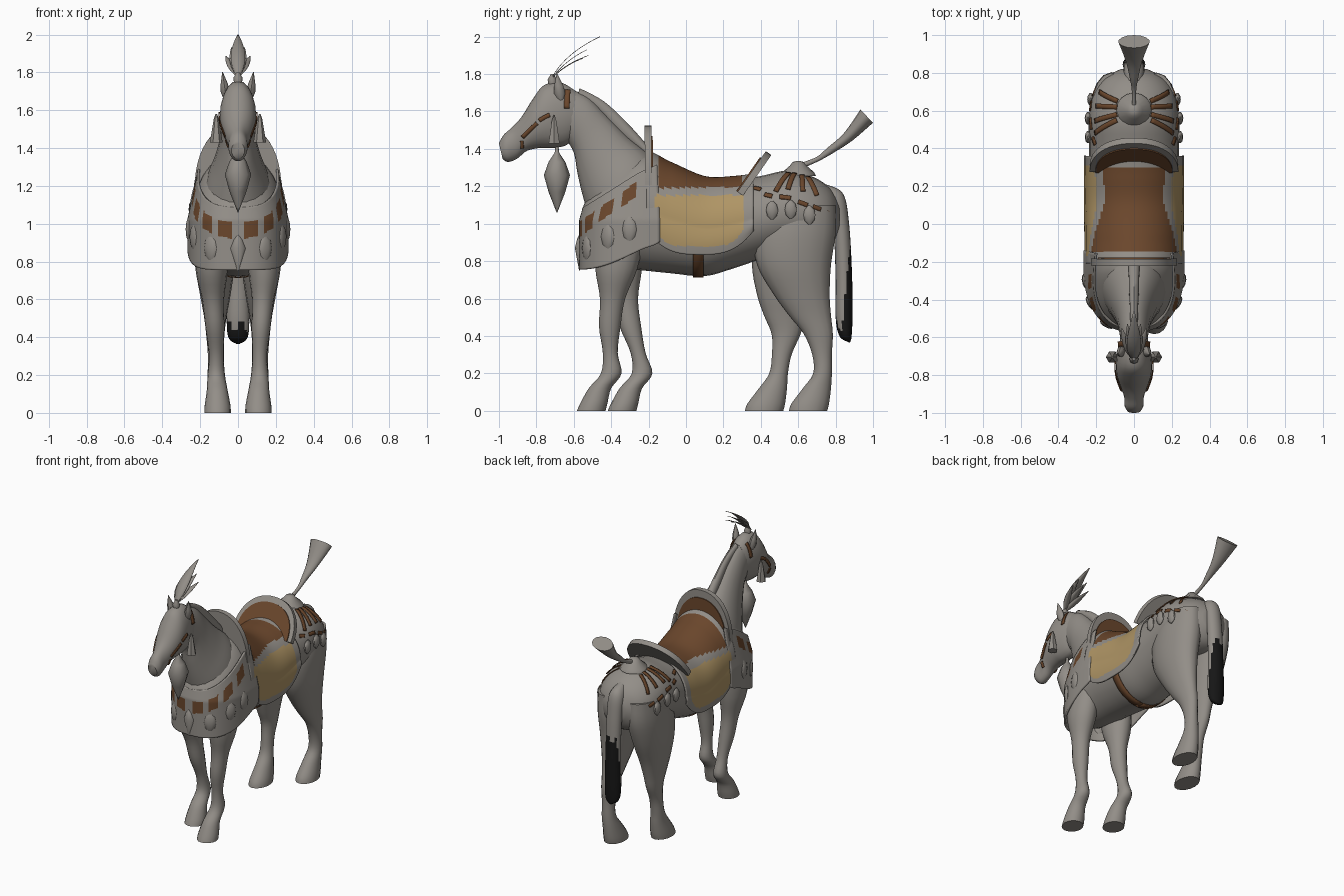
import bpy, bmesh, math
from mathutils import Vector as V

if "Cube" in bpy.data.objects:
    bpy.data.objects.remove(bpy.data.objects["Cube"])

def material(name, c):
    m = bpy.data.materials.new(name)
    m.diffuse_color = (*c, 1)
    m.use_nodes = True
    m.node_tree.nodes["Principled BSDF"].inputs["Base Color"].default_value = m.diffuse_color
    return m

GREY = material("warm grey", (0.29, 0.27, 0.245))
BROWN = material("leather brown", (0.145, 0.062, 0.025))
TAN = material("blanket tan", (0.43, 0.30, 0.13))
BLACK = material("black hair", (0.008, 0.008, 0.008))
sin, cos, pi, rad = math.sin, math.cos, math.pi, math.radians

def add(name, verts, faces, mats, rule=None, thick=0, angle=45):
    me = bpy.data.meshes.new(name)
    bm = bmesh.new()
    vs = [bm.verts.new(v) for v in verts]
    for f in faces:
        bm.faces.new([vs[i] for i in f])
    if not thick:
        bmesh.ops.recalc_face_normals(bm, faces=bm.faces[:])
    bm.to_mesh(me)
    bm.free()
    for m in mats:
        me.materials.append(m)
    for p in me.polygons:
        p.use_smooth = True
        if rule:
            p.material_index = rule(p.center)
    me.set_sharp_from_angle(angle=rad(angle))
    ob = bpy.data.objects.new(name, me)
    bpy.context.collection.objects.link(ob)
    if thick:
        s = ob.modifiers.new("thickness", "SOLIDIFY")
        s.thickness, s.offset = thick, 0
    return ob

# Sections are (lower/front y,z, upper/back y,z, half width, centre x)
def section(rings, t):
    i = max(0, min(int(t), len(rings) - 2))
    f = t - i
    p = [rings[max(0, min(i + k, len(rings) - 1))] for k in (-1, 0, 1, 2)]
    return [0.5 * (2*b + (c-a)*f + (2*a-5*b+4*c-d)*f*f + (3*b-a-3*c+d)*f**3)
            for a, b, c, d in zip(*p)]

def surf(rings, t, th, off=0.0):
    ay, az, by, bz, hx, cx = section(rings, t)
    c, h = V((cx, (ay+by)/2, (az+bz)/2)), V((0, (by-ay)/2, (bz-az)/2))
    k = 1 + off / max(h.length, 1e-4)
    return c + h * k * cos(th) + V(((hx + off) * sin(th), 0, 0))

def loft(name, rings, seg=20, sub=4, mats=(GREY,), rule=None):
    n = (len(rings) - 1) * sub + 1
    vs = [surf(rings, i / sub, 2*pi*j/seg) for i in range(n) for j in range(seg)]
    fs = [(i*seg+j, i*seg+(j+1) % seg, (i+1)*seg+(j+1) % seg, (i+1)*seg+j)
          for i in range(n-1) for j in range(seg)]
    fs += [tuple(range(seg)), tuple(range((n-1)*seg, n*seg))]
    return add(name, vs, fs, mats, rule)

def patch(name, f, nu, nv, mats, rule=None, thick=0.006):
    vs = [f(i/nu, j/nv) for i in range(nu+1) for j in range(nv+1)]
    w = nv + 1
    fs = [(i*w+j, i*w+j+1, (i+1)*w+j+1, (i+1)*w+j) for i in range(nu) for j in range(nv)]
    return add(name, vs, fs, mats, rule, thick)

def lathe(name, prof, loc, seg=10, scale=(1, 1, 1), mat=GREY):
    n = len(prof)
    vs = [V(loc) + V((r*cos(2*pi*j/seg)*scale[0], r*sin(2*pi*j/seg)*scale[1], z*scale[2]))
          for r, z in prof for j in range(seg)]
    fs = [(i*seg+j, i*seg+(j+1) % seg, (i+1)*seg+(j+1) % seg, (i+1)*seg+j)
          for i in range(n-1) for j in range(seg)]
    fs += [tuple(range(seg)), tuple(range((n-1)*seg, n*seg))]
    return add(name, vs, fs, [mat])

# Body, neck and head
BODY = [(y, b, y, t, hx, 0) for y, b, t, hx in (
    (-.555, .88, 1.08, .09), (-.53, .82, 1.13, .15), (-.46, .78, 1.22, .20), (-.36, .76, 1.31, .225),
    (-.23, .75, 1.375, .235), (-.08, .735, 1.31, .235), (.1, .72, 1.235, .237), (.25, .76, 1.235, .237),
    (.4, .81, 1.255, .238), (.55, .85, 1.285, .24), (.68, .85, 1.25, .22), (.77, .88, 1.19, .165),
    (.82, .96, 1.11, .07))]
loft("body", BODY, seg=28)
loft("neck", [(-.5, .95, -.1, 1.26, .19, 0), (-.53, 1.07, -.2, 1.375, .165, 0),
              (-.56, 1.18, -.31, 1.465, .125, 0), (-.582, 1.28, -.42, 1.575, .095, 0),
              (-.60, 1.38, -.52, 1.675, .08, 0), (-.64, 1.45, -.62, 1.72, .07, 0)])
HEAD = [(-.58, 1.47, -.59, 1.71, .065, 0), (-.64, 1.42, -.67, 1.755, .085, 0),
        (-.71, 1.405, -.76, 1.74, .096, 0), (-.78, 1.405, -.82, 1.665, .092, 0),
        (-.85, 1.39, -.88, 1.57, .07, 0), (-.90, 1.35, -.93, 1.515, .052, 0),
        (-.95, 1.33, -.975, 1.475, .05, 0), (-.98, 1.345, -1.0, 1.43, .035, 0)]
loft("head", HEAD)
loft("mane", [(-.58, 1.67, -.57, 1.725, .02, 0), (-.47, 1.60, -.44, 1.655, .022, 0),
              (-.36, 1.48, -.31, 1.535, .028, 0), (-.22, 1.37, -.19, 1.40, .03, 0)], seg=10)

# Tail with black tip and back streak
loft("tail", [(.71, 1.12, .75, 1.21, .04, 0), (.765, 1.07, .84, 1.16, .055, 0), (.79, .95, .872, 1.0, .055, 0),
              (.80, .7, .888, .72, .055, 0), (.80, .5, .89, .5, .06, 0), (.82, .40, .885, .395, .05, 0),
              (.865, .368, .876, .364, .01, 0)], sub=8, mats=(GREY, BLACK),
     rule=lambda p: int(p.z < .46 + .38 * max(0, min(1, (p.y - .835) / .035)) + .03 * sin(90*p.x)))

# Legs: front y, back y, z, half width, centre x; the left pair is shifted along y
FRONT = [(-.583, -.43, 0, .07, .108), (-.565, -.42, .04, .068, .108), (-.52, -.40, .12, .055, .11),
         (-.455, -.345, .2, .046, .115), (-.445, -.365, .31, .038, .115), (-.465, -.35, .45, .05, .122),
         (-.46, -.325, .6, .058, .132), (-.485, -.26, .76, .085, .14), (-.49, -.22, .95, .08, .14)]
REAR = [(.55, .755, 0, .07, .108), (.565, .765, .04, .067, .108), (.625, .775, .12, .055, .11),
        (.68, .78, .2, .046, .115), (.675, .78, .3, .042, .117), (.63, .785, .41, .048, .12),
        (.55, .775, .51, .06, .12), (.47, .768, .62, .08, .12), (.38, .775, .78, .105, .122),
        (.37, .80, .95, .115, .12), (.45, .80, 1.1, .10, .12)]
for name, leg, sh in (("front_leg", FRONT, .165), ("rear_leg", REAR, -.235)):
    for side in (1, -1):
        rs = []
        for f, b, z, hx, cx in leg:
            d = 0 if side > 0 else sh * max(0, min(1, (.85 - z) / .6))
            rs.append((f + d, z, b + d, z, hx, cx * side))
        loft(f"{name}_{'right' if side > 0 else 'left'}", rs, seg=16)

# Body section index for a given y
def at(y):
    lo, hi = 0, len(BODY) - 1
    for _ in range(22):
        m = (lo + hi) / 2
        lo, hi = (m, hi) if section(BODY, m)[0] < y else (lo, m)
    return lo

# Leather strip on a lofted surface, mirrored to both sides
def strip(name, rings, t0, a0, t1, a1, w):
    for s in (1, -1):
        def f(u, v):
            pos = lambda q, o: surf(rings, t0 + (t1-t0)*q, s*rad(a0 + (a1-a0)*q), o)
            n = (pos(u, .05) - pos(u, 0)).normalized()
            d = (pos(u + .01, 0) - pos(u - .01, 0)).normalized()
            return pos(u, .004) + n.cross(d) * (v - .5) * w
        patch(name, f, 8, 2, [BROWN])

# Bridle
strip("cheek_strap", HEAD, 1.9, 88, 2.75, 88, .022)
strip("cheek_strap", HEAD, 2.95, 90, 4.2, 95, .022)
strip("nose_strap", HEAD, 4.3, 105, 4.4, 130, .018)
strip("crown_strap", HEAD, .75, 80, .6, 35, .03)
# Rump straps and girth
for yi, yo in ((.55, .48), (.58, .545), (.62, .625), (.65, .70)):
    strip("rump_strap", BODY, at(yi), 22, at(yo), 58, .026)
for y0, y1, a0, a1 in ((.36, .40, 42, 48), (.42, .46, 58, 64), (.50, .56, 68, 72),
                       (.60, .65, 76, 78), (.68, .72, 78, 80), (.74, .78, 80, 84)):
    strip("rump_band", BODY, at(y0), a0, at(y1), a1, .024)
strip("girth", BODY, at(.065), 100, at(.065), 180, .055)

# Saddle with hanging blanket
def blanket(u, v):
    y = -.21 + .57 * u
    w, s = abs(2*v - 1), (1 if v > .5 else -1)
    t = at(y)
    if w < .55:
        return surf(BODY, t, s * pi/2 * w / .55, .014)
    p = surf(BODY, t, s * pi/2, .014)
    k = (w - .55) / .45
    low = .835 + .13 * abs((y - .075) / .285) ** 3
    return V((p.x + s * .008 * sin(k*pi), y, p.z + (low - p.z) * k))

def blanket_colour(p):
    e = abs((p.y - .07) / .24)
    if e < 1 and .88 + .1 * e**5 < p.z < 1.15:
        return 2
    return 1 if p.z > 1.19 and -.15 < p.y < .30 else 0
patch("saddle_blanket", blanket, 56, 90, [GREY, BROWN, TAN], blanket_colour, .012)

def plate(name, half, y, z, up, height, depth, mat):
    u = V((0, *up)).normalized()
    nrm = V((0, u.z, -u.y))
    n, vs = 24, []
    for d in (-.5, .5):
        for i in range(n + 1):
            a = -pi/2 + pi * i / n
            x = half * math.copysign(abs(sin(a)) ** .9, a)
            vs.append(V((x, y, z)) + u * height * max(cos(a), 0) ** .9 + nrm * depth * d)
    m = n + 1
    fs = [tuple(range(m)), tuple(range(m, 2*m))]
    fs += [(i, (i+1) % m, m + (i+1) % m, m + i) for i in range(m)]
    add(name, vs, fs, [mat], angle=40)

plate("pommel", .23, -.20, 1.17, (-.01, 1), .355, .036, GREY)
plate("pommel_lining", .20, -.179, 1.17, (-.01, 1), .30, .008, BROWN)
plate("cantle", .235, .29, 1.16, (.15, .215), .265, .036, GREY)
plate("cantle_lining", .205, .273, 1.173, (.15, .215), .22, .008, BROWN)

# Chest barding with brown blocks along its strap
def chest_point(a, z, off=0.0):
    k = 1 - .8 * max(0, z - 1.02)
    return V(((.262 * k + off) * math.copysign(abs(sin(a)) ** .8, a),
              -.2 - (.365 * k + off) * math.copysign(abs(cos(a)) ** .8, cos(a)), z))
band = lambda a: .965 + .25 * (1 - cos(a))

def chest(u, v):
    a = rad(-96 + 192 * u)
    lo, hi = .755 + .12 * (1 - cos(a)) ** 2, band(a) + .08 + .04 * cos(a)
    return chest_point(a, lo + (hi - lo) * v)

def chest_colour(p):
    s = (abs(p.x) / .262) ** 1.25
    c = (max(0, -.2 - p.y) / .365) ** 1.25
    a = math.atan2(s, c)
    return int(4 < math.degrees(a) % 22 < 17 and abs(p.z - band(a)) < .042)
patch("chest_barding", chest, 96, 40, [GREY, BROWN], chest_colour, .012)

# Hanging ovals on chest and rump
OVAL = [(.2, -1), (.8, -.6), (1, 0), (.8, .6), (.2, 1)]
for s in (1, -1):
    for a, z in ((28, .87), (58, .93), (78, .97)):
        p = chest_point(rad(a * s), z)
        o = lathe("chest_oval", OVAL, (0, 0, 0), 10, (.042, .018, .068))
        o.location, o.rotation_euler = p, (0, 0, rad(a * s))
    for y, th in ((.46, 84), (.56, 88), (.66, 92)):
        o = lathe("rump_oval", OVAL, (0, 0, 0), 10, (.018, .034, .05))
        o.location = surf(BODY, at(y), s * rad(th), .004)
lathe("chest_drop", [(.003, -.1), (.04, .02), (.02, .07), (.003, .09)], (0, -.57, .85), 8, (1, .6, 1))

# Throat tassel, cheek tassels, ears
lathe("throat_tassel", [(.002, 1.06), (.045, 1.17), (.07, 1.26), (.045, 1.33), (.012, 1.38), (.008, 1.42)],
      (0, -.69, 0), 8)
for s in (1, -1):
    lathe("cheek_tassel", [(.034, 1.43), (.014, 1.55), (.004, 1.58)], (.115 * s, -.705, 0), 6)
    e = lathe("ear", [(.018, 0), (.03, .04), (.024, .08), (.002, .145)], (0, 0, 0), 8, (.8, 1, 1))
    e.location, e.rotation_euler = (.062 * s, -.67, 1.66), (rad(8), rad(8 * s), 0)

# Head plume of curved blades
lathe("plume_holder", [(.02, 1.74), (.025, 1.77), (.008, 1.80)], (0, -.715, 0), 8)
for x, y, z, w in ((0, -.46, 2.0, .04), (.035, -.53, 1.93, .026), (-.035, -.53, 1.93, .026),
                   (.065, -.55, 1.885, .024), (-.065, -.55, 1.885, .024), (0, -.52, 1.90, .03)):
    a, b, c = V((0, -.72, 1.775)), V((x * .6, -.65, 1.8 + (z - 1.8) * .55)), V((x, y, z))
    patch("plume_feather", lambda u, v: a*(1-u)**2 + b*2*u*(1-u) + c*u*u
          + V(((v - .5) * 2 * w * (.06 + sin(pi * u ** .8) * .9), 0, 0)), 10, 2, [GREY], None, .003)

# Rump boss and flared whisk
lathe("rump_boss", [(.095, 1.255), (.085, 1.275), (.045, 1.31), (.03, 1.33), (.01, 1.335)], (0, .6, 0), 16)
loft("whisk", [(.63, 1.30, .615, 1.325, .012, 0), (.71, 1.335, .70, 1.358, .012, 0),
               (.79, 1.38, .755, 1.405, .022, 0), (.89, 1.445, .845, 1.485, .045, 0),
               (1.0, 1.54, .932, 1.61, .083, 0)], seg=14)
